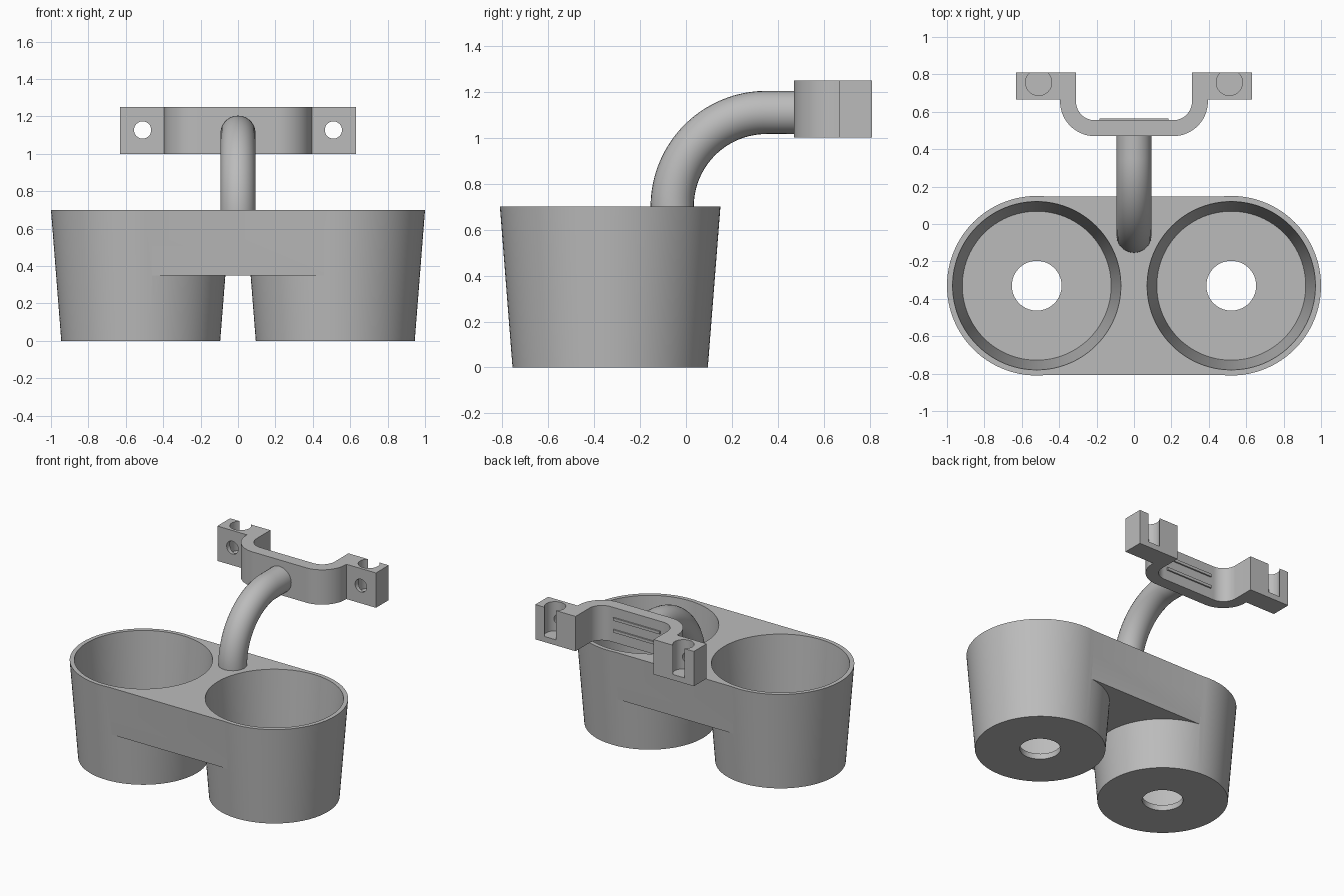
import bpy, bmesh
from math import sin, cos, pi, radians
from mathutils import Matrix, Vector

cube = bpy.data.objects.get("Cube")
if cube:
    bpy.data.objects.remove(cube, do_unlink=True)

GREY = (0.5, 0.5, 0.5, 1)
mat = bpy.data.materials.new("plain grey")
mat.use_nodes = True
mat.diffuse_color = GREY
mat.node_tree.nodes["Principled BSDF"].inputs["Base Color"].default_value = GREY


def add(name, data):
    ob = bpy.data.objects.new(name, data)
    bpy.context.scene.collection.objects.link(ob)
    data.materials.append(mat)
    return ob


def from_bmesh(name, bm):
    bmesh.ops.recalc_face_normals(bm, faces=bm.faces)
    me = bpy.data.meshes.new(name)
    bm.to_mesh(me)
    bm.free()
    return add(name, me)


def cone(name, x, y, z0, z1, r0, r1, sides=96):
    bm = bmesh.new()
    place = Matrix.Translation((x, y, (z0 + z1) / 2))
    bmesh.ops.create_cone(bm, cap_ends=True, segments=sides, radius1=r0,
                          radius2=r1, depth=z1 - z0, matrix=place)
    return from_bmesh(name, bm)


def prism(name, outline, offset):
    """Extrude a closed outline of 3D points along an offset."""
    bm = bmesh.new()
    face = bm.faces.new([bm.verts.new(p) for p in outline])
    new = bmesh.ops.extrude_face_region(bm, geom=[face])["geom"]
    verts = [g for g in new if isinstance(g, bmesh.types.BMVert)]
    bmesh.ops.translate(bm, verts=verts, vec=Vector(offset))
    return from_bmesh(name, bm)


def bake(ob):
    """Replace the object's data with its evaluated mesh."""
    deps = bpy.context.evaluated_depsgraph_get()
    me = bpy.data.meshes.new_from_object(ob.evaluated_get(deps))
    ob.modifiers.clear()
    ob.data = me


def boolean(ob, tools, operation):
    for tool in tools:
        mod = ob.modifiers.new(operation, "BOOLEAN")
        mod.operation, mod.solver, mod.object = operation, "EXACT", tool
        bake(ob)
        bpy.data.objects.remove(tool, do_unlink=True)


def smooth(ob, angle):
    bpy.ops.object.select_all(action="DESELECT")
    ob.select_set(True)
    bpy.context.view_layer.objects.active = ob
    bpy.ops.object.shade_smooth_by_angle(angle=radians(angle))


# Twin cup body: tapered cups joined by a raised bridge
CUP_X, CUP_Y, TOP, STEP, FLOOR = 0.52, -0.33, 0.70, 0.35, 0.04
R_TOP, R_BASE, WALL = 0.48, 0.425, 0.03


def radius(z):
    return R_BASE + (R_TOP - R_BASE) * z / TOP


section = [(-CUP_X, CUP_Y + s * (radius(z) - 0.004), z)
           for s, z in ((-1, STEP), (1, STEP), (1, TOP), (-1, TOP))]
body = prism("cup_holder_body", section, (2 * CUP_X, 0, 0))
SIDES = (-CUP_X, CUP_X)
boolean(body, [cone("cup", x, CUP_Y, 0, TOP, R_BASE, R_TOP) for x in SIDES], "UNION")
over = TOP + 0.1
boolean(body, [cone("cup_cavity", x, CUP_Y, FLOOR, over, radius(FLOOR) - WALL,
                    radius(over) - WALL) for x in SIDES], "DIFFERENCE")
boolean(body, [cone("drain_cutter", x, CUP_Y, -0.1, 0.2, 0.133, 0.133)
               for x in SIDES], "DIFFERENCE")
smooth(body, 6)

# Bent round arm from the bridge to the clamp
BEND, STEPS = 0.41, 32
path = [(-0.06, 0.6)]
path += [(0.35 - BEND * cos(a), TOP + BEND * sin(a))
         for a in (pi / 2 * i / STEPS for i in range(STEPS + 1))]
path += [(0.51, TOP + BEND)]
curve = bpy.data.curves.new("arm_path", "CURVE")
curve.dimensions = "3D"
curve.bevel_depth, curve.bevel_resolution = 0.094, 12
curve.use_fill_caps = True
spline = curve.splines.new("POLY")
spline.points.add(len(path) - 1)
for point, (y, z) in zip(spline.points, path):
    point.co = (0, y, z, 1)
helper = add("arm_path", curve)
bpy.context.view_layer.update()
deps = bpy.context.evaluated_depsgraph_get()
arm_mesh = bpy.data.meshes.new_from_object(helper.evaluated_get(deps))
bpy.data.objects.remove(helper, do_unlink=True)
arm_mesh.materials.clear()
arm = add("bent_arm", arm_mesh)
smooth(arm, 30)

# U-shaped clamp with two bolt ears
LOW, HIGH, ARC = 1.0, 1.25, 24


def arc(r):
    return [(0.21 + r * sin(a), 0.655 - r * cos(a))
            for a in (pi / 2 * i / ARC for i in range(ARC + 1))]


outer = arc(0.185) + [(0.395, 0.665), (0.63, 0.665), (0.63, 0.81)]
inner = [(0.31, 0.81)] + arc(0.1)[::-1]
half = outer + inner
outline = half + [(-x, y) for x, y in reversed(half)]
clamp = prism("clamp", [(x, y, LOW) for x, y in outline], (0, 0, HIGH - LOW))
EARS = (-0.51, 0.51)
boolean(clamp, [cone("nut_pocket", x, 0.757, LOW + 0.04, HIGH + 0.1, 0.07, 0.07, 48)
                for x in EARS], "DIFFERENCE")
bolts = []
for x in EARS:
    bolt = cone("bolt_cutter", 0, 0, -0.1, 0.1, 0.046, 0.046, 48)
    bolt.data.transform(Matrix.Translation((x, 0.66, 1.127)) @ Matrix.Rotation(pi / 2, 4, "X"))
    bolts.append(bolt)
boolean(clamp, bolts, "DIFFERENCE")
smooth(clamp, 30)

# Two thin grip ribs inside the clamp
for name, z in (("lower_grip_rib", 1.075), ("upper_grip_rib", 1.16)):
    prism(name, [(-0.185, 0.55, z), (0.185, 0.55, z), (0.185, 0.565, z),
                 (-0.185, 0.565, z)], (0, 0, 0.02))
